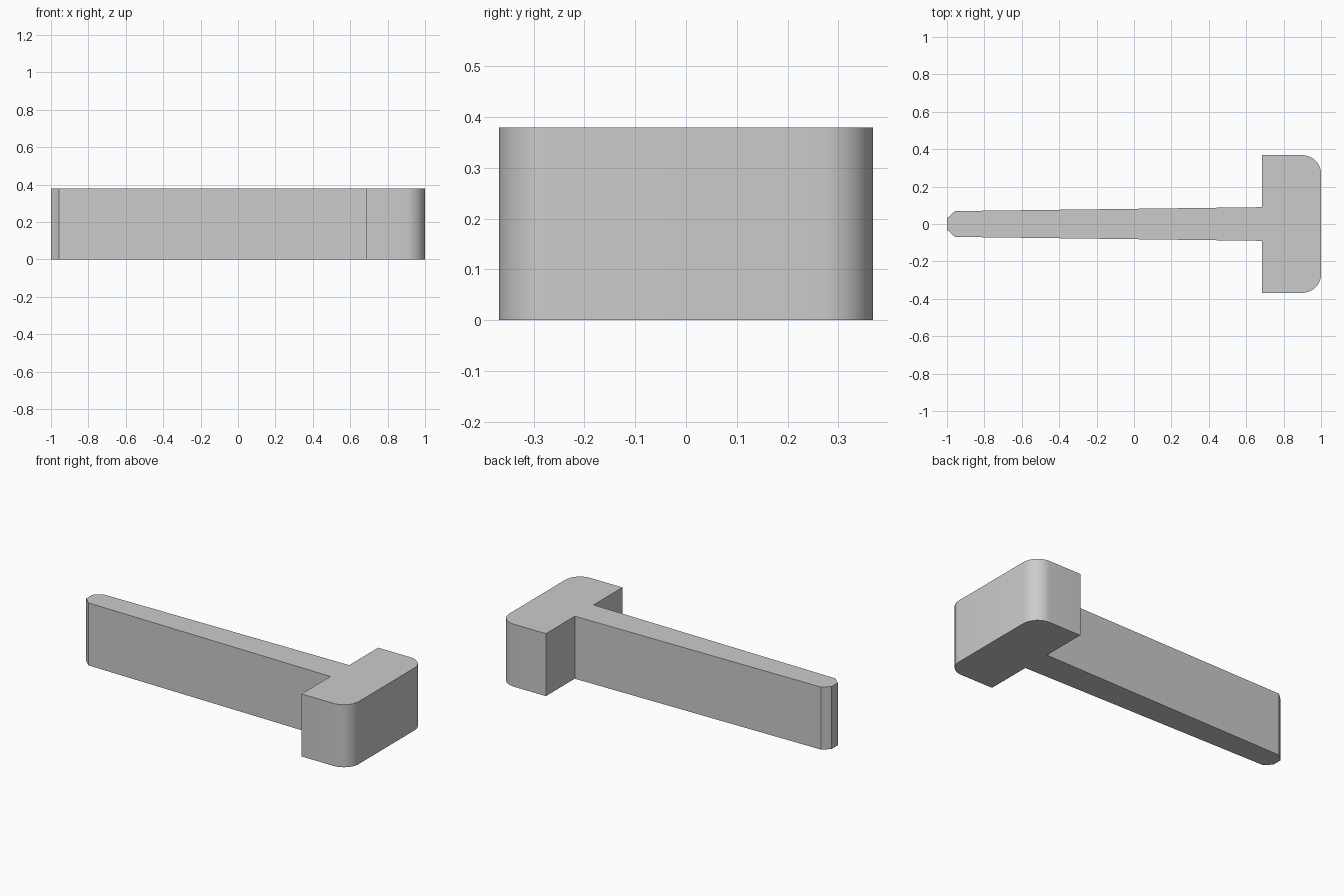
import bpy, bmesh, math

cube = bpy.data.objects.get("Cube")
if cube:
    bpy.data.objects.remove(cube, do_unlink=True)

HEIGHT = 0.38
HEAD_HALF = 0.368
RADIUS = 0.1
STEPS = 10

# Half outline of the T shape: tapered stem with chamfered tip, then the head
half = [(-1, 0.03), (-0.957, 0.069), (0.685, 0.09), (0.685, HEAD_HALF)]
for i in range(STEPS + 1):
    a = math.pi / 2 * (1 - i / STEPS)
    half.append((1 - RADIUS + RADIUS * math.cos(a),
                 HEAD_HALF - RADIUS + RADIUS * math.sin(a)))
outline = [(x, -y) for x, y in half] + half[::-1]

# Extrude the outline upward
bm = bmesh.new()
base = bm.faces.new([bm.verts.new((x, y, 0)) for x, y in outline])
top = bmesh.ops.extrude_face_region(bm, geom=[base], use_keep_orig=True)["geom"]
bmesh.ops.translate(bm, vec=(0, 0, HEIGHT),
                    verts=[g for g in top if isinstance(g, bmesh.types.BMVert)])
bmesh.ops.recalc_face_normals(bm, faces=bm.faces)
mesh = bpy.data.meshes.new("t_shaped_pin")
bm.to_mesh(mesh)
bm.free()

pin = bpy.data.objects.new("t_shaped_pin", mesh)
bpy.context.collection.objects.link(pin)

# Plain grey
grey = bpy.data.materials.new("light_grey")
grey.use_nodes = True
colour = (0.6, 0.6, 0.6, 1)
grey.diffuse_color = colour
grey.node_tree.nodes["Principled BSDF"].inputs["Base Color"].default_value = colour
mesh.materials.append(grey)

# Smooth the rounded head corners, keep the other edges crisp
bpy.ops.object.select_all(action="DESELECT")
pin.select_set(True)
bpy.context.view_layer.objects.active = pin
bpy.ops.object.shade_smooth_by_angle(angle=math.radians(30))
